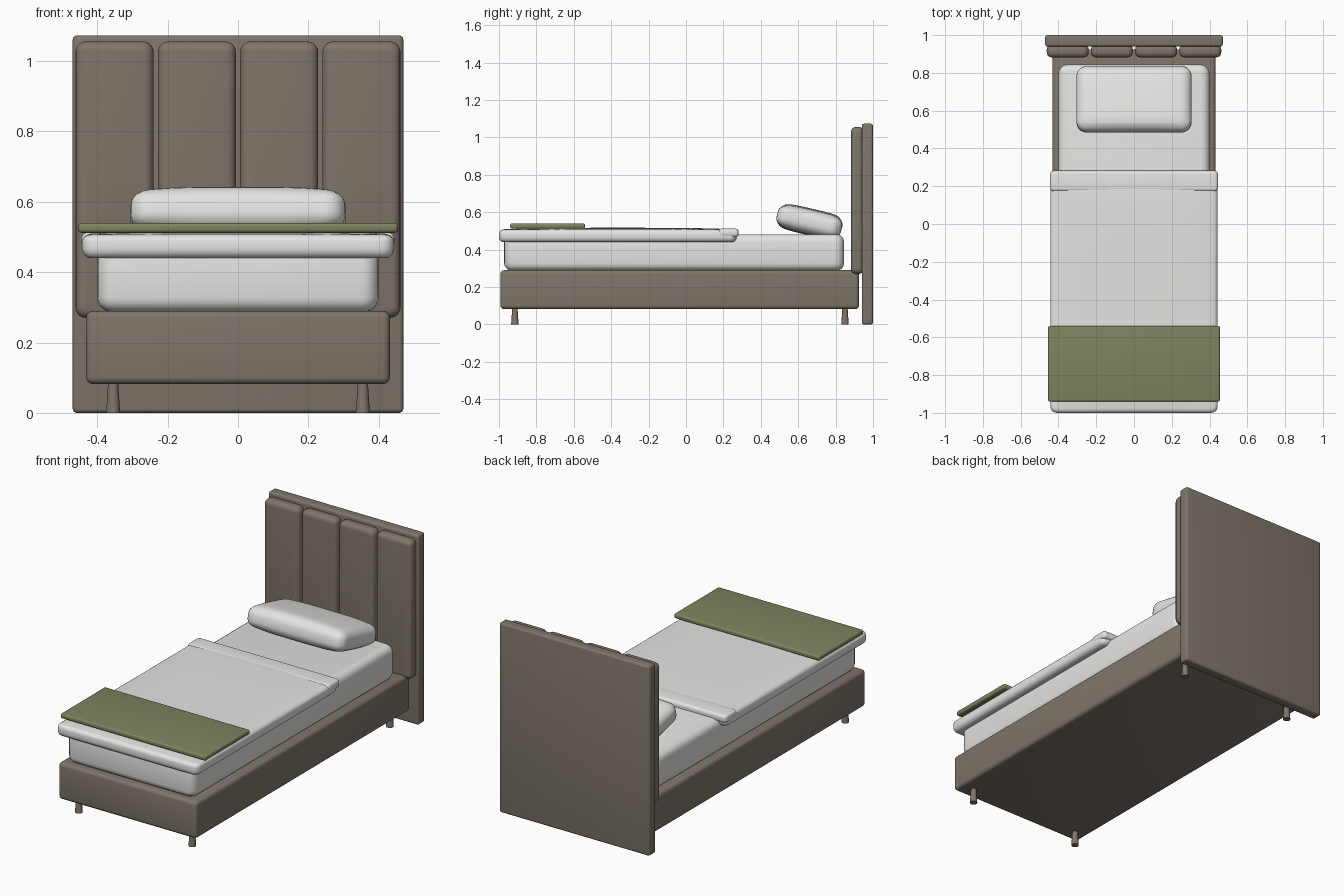
import bpy, bmesh, math
from mathutils import Matrix, Vector

if "Cube" in bpy.data.objects:
    bpy.data.objects.remove(bpy.data.objects["Cube"])


def material(name, rgb):
    m = bpy.data.materials.new(name)
    m.use_nodes = True
    m.diffuse_color = (*rgb, 1)
    m.node_tree.nodes["Principled BSDF"].inputs["Base Color"].default_value = (*rgb, 1)
    return m


TAUPE = material("taupe upholstery", (0.21, 0.18, 0.145))
WHITE = material("white linen", (0.78, 0.78, 0.76))
GREEN = material("olive throw", (0.21, 0.23, 0.115))


def finish(bm, name, mat):
    bmesh.ops.recalc_face_normals(bm, faces=bm.faces)
    mesh = bpy.data.meshes.new(name)
    bm.to_mesh(mesh)
    bm.free()
    ob = bpy.data.objects.new(name, mesh)
    bpy.context.collection.objects.link(ob)
    mesh.materials.append(mat)
    bpy.ops.object.select_all(action='DESELECT')
    ob.select_set(True)
    bpy.context.view_layer.objects.active = ob
    bpy.ops.object.shade_smooth_by_angle(angle=math.radians(40))
    return ob


def soft_box(name, mat, x, y, z, edge, corner=0, axis=2, puff=0, tilt=0):
    """Box from three ranges: corners round about one axis, then every rim rounded.
    Puff thins it towards its sides, tilt turns it about x."""
    lo, hi = (Vector(v) for v in zip(x, y, z))
    size, mid = hi - lo, (lo + hi) / 2
    bm = bmesh.new()
    bmesh.ops.create_cube(bm, size=1)
    bmesh.ops.scale(bm, vec=size, verts=bm.verts)

    def along(e):
        d = e.verts[1].co - e.verts[0].co
        return abs(d[axis]) > 0.9 * d.length

    if corner:
        bmesh.ops.bevel(bm, geom=[e for e in bm.edges if along(e)], offset=corner,
                        segments=5, profile=0.5, affect='EDGES')
        rims = [e for e in bm.edges if not along(e)]
    else:
        rims = list(bm.edges)
    bmesh.ops.bevel(bm, geom=rims, offset=edge, segments=4, profile=0.5, affect='EDGES')

    if puff:
        for a in (0, 1):
            for i in range(1, 10):
                normal = Vector((a == 0, a == 1, 0))
                bmesh.ops.bisect_plane(bm, geom=bm.verts[:] + bm.edges[:] + bm.faces[:],
                                       plane_co=normal * size[a] * (i / 10 - 0.5),
                                       plane_no=normal)
        for v in bm.verts:
            u, w = (abs(2 * v.co[a] / size[a]) for a in (0, 1))
            if v.co.z > 0 or tilt:
                v.co.z *= 1 - puff * min(1, u ** 4 + w ** 4)
    bmesh.ops.rotate(bm, matrix=Matrix.Rotation(tilt, 3, 'X'), verts=bm.verts)
    bmesh.ops.translate(bm, vec=mid, verts=bm.verts)
    return finish(bm, name, mat)


# Headboard: flat back with four padded upright channels
soft_box("headboard_back", TAUPE, (-0.47, 0.47), (0.94, 1), (0, 1.073), 0.012)
for i in range(4):
    cx = (i - 1.5) * 0.234
    soft_box(f"headboard_channel_{i + 1}", TAUPE, (cx - 0.111, cx + 0.111),
             (0.882, 0.95), (0.27, 1.056), 0.026, corner=0.03, axis=1)

# Upholstered base
soft_box("bed_base", TAUPE, (-0.432, 0.432), (-0.992, 0.925), (0.082, 0.29), 0.02)

# Tapered feet
for side, sx in (("right", -1), ("left", 1)):
    for end, y in (("front", -0.915), ("back", 0.85)):
        bm = bmesh.new()
        bmesh.ops.create_cone(bm, cap_ends=True, segments=20, radius1=0.02, radius2=0.014,
                              depth=0.09, matrix=Matrix.Translation((sx * 0.355, y, 0.045)))
        finish(bm, f"{end}_{side}_foot", TAUPE)

# Bedding
soft_box("mattress", WHITE, (-0.4, 0.4), (-0.972, 0.845), (0.288, 0.482), 0.04, corner=0.05)
soft_box("duvet", WHITE, (-0.443, 0.443), (-1, 0.27), (0.44, 0.517), 0.026, corner=0.035, puff=0.25)
soft_box("duvet_fold", WHITE, (-0.445, 0.445), (0.172, 0.282), (0.468, 0.512), 0.016, corner=0.02)
soft_box("throw_blanket", GREEN, (-0.455, 0.455), (-0.94, -0.54), (0.512, 0.54), 0.01)
soft_box("pillow", WHITE, (-0.305, 0.305), (0.483, 0.837), (0.478, 0.62), 0.05,
         corner=0.055, puff=0.22, tilt=math.radians(-13))
